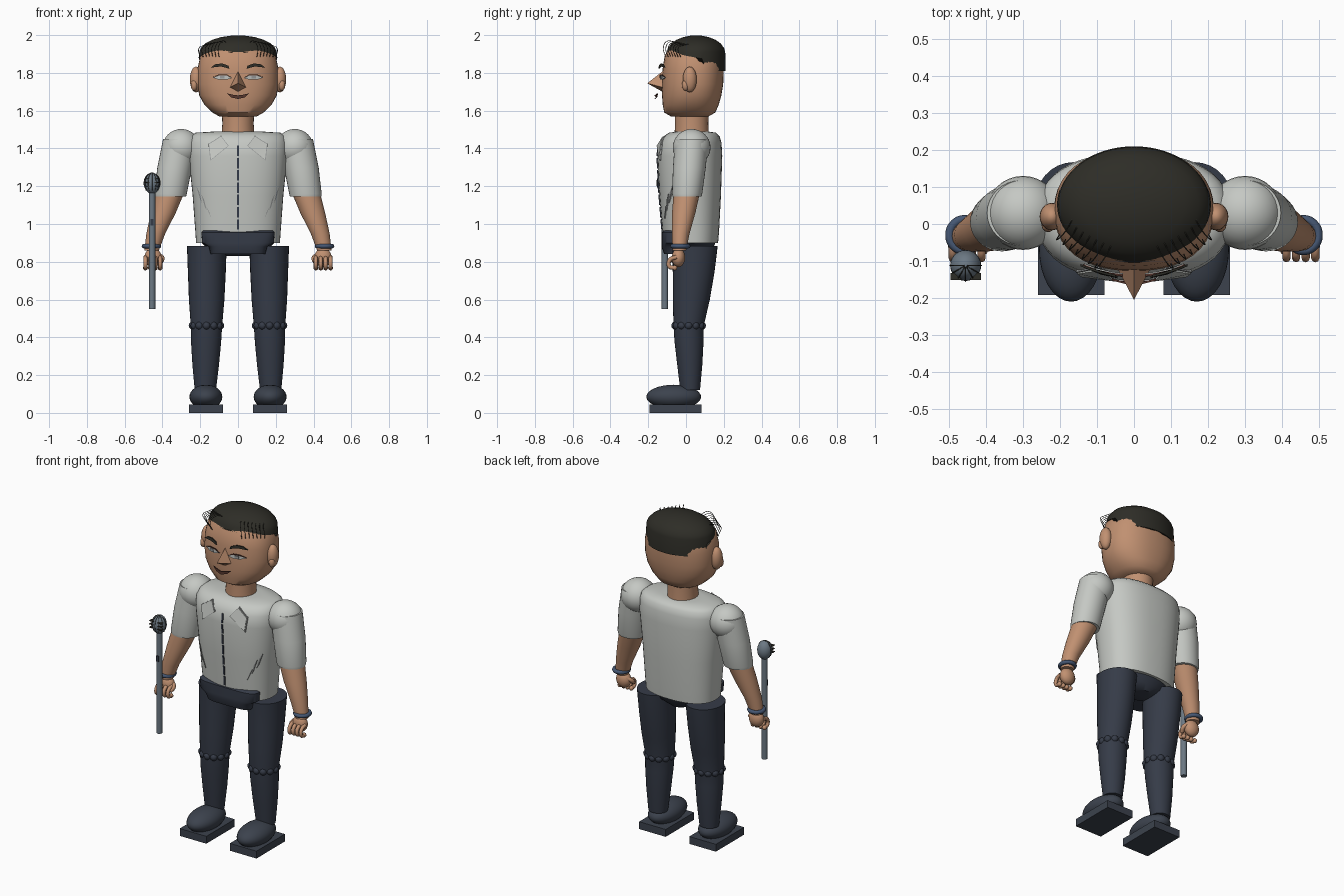
import bpy, bmesh, math
from mathutils import Vector


def mat(name, r, g, b):
    m = bpy.data.materials.new(name)
    m.diffuse_color = (r, g, b, 1)
    return m


SKIN = mat("skin", 0.53, 0.28, 0.165)
SHIRT = mat("light grey cloth", 0.56, 0.58, 0.55)
FOLD = mat("grey fold", 0.30, 0.31, 0.31)
PANTS = mat("dark blue cloth", 0.036, 0.044, 0.064)
SHOE = mat("shoe grey", 0.045, 0.055, 0.075)
HAIR = mat("hair", 0.027, 0.026, 0.02)
BAND = mat("blue band", 0.06, 0.095, 0.17)
METAL = mat("blue grey metal", 0.15, 0.19, 0.23)
EYE = mat("eye white", 0.50, 0.52, 0.50)
MOUTH = mat("mouth brown", 0.09, 0.035, 0.025)


def finish(name, bm, m, angle=40):
    bmesh.ops.recalc_face_normals(bm, faces=bm.faces)
    me = bpy.data.meshes.new(name)
    bm.to_mesh(me)
    bm.free()
    me.materials.append(m)
    ob = bpy.data.objects.new(name, me)
    bpy.context.collection.objects.link(ob)
    bpy.ops.object.select_all(action='DESELECT')
    ob.select_set(True)
    bpy.context.view_layer.objects.active = ob
    bpy.ops.object.shade_smooth_by_angle(angle=math.radians(angle))
    return ob


def spow(v, p):
    return math.copysign(abs(v) ** p, v)


def skin_rings(name, rings, m, angle=40):
    """Joins rings of points into a capped surface."""
    bm = bmesh.new()
    vs = [[bm.verts.new(p) for p in r] for r in rings]
    n = len(vs[0])
    for a, b in zip(vs, vs[1:]):
        for i in range(n):
            bm.faces.new((a[i], a[(i + 1) % n], b[(i + 1) % n], b[i]))
    bm.faces.new(vs[0][::-1])
    bm.faces.new(vs[-1])
    return finish(name, bm, m, angle)


def loft(name, rings, m, e=2.0, n=32, sx=1):
    """rings: (z, centre x, centre y, radius x, radius y)"""
    ang = [2 * math.pi * i / n for i in range(n)]
    return skin_rings(name, [[(sx * (cx + rx * spow(math.cos(a), 2 / e)),
                               cy + ry * spow(math.sin(a), 2 / e), z) for a in ang]
                             for z, cx, cy, rx, ry in rings], m)


def front(rings, e, off):
    """Front surface y of a centred loft, pushed out by off."""
    def f(x, z):
        for a, b in zip(rings, rings[1:]):
            if a[0] <= z <= b[0]:
                t = (z - a[0]) / (b[0] - a[0])
                cy, rx, ry = (a[k] + t * (b[k] - a[k]) for k in (2, 3, 4))
                return cy - ry * max(0, 1 - abs(x / rx) ** e) ** (1 / e) - off
        return -0.15
    return f


def ball(name, c, s, m, seg=24):
    bm = bmesh.new()
    bmesh.ops.create_uvsphere(bm, u_segments=seg, v_segments=seg // 2, radius=1)
    for v in bm.verts:
        v.co = Vector((v.co.x * s[0] + c[0], v.co.y * s[1] + c[1], v.co.z * s[2] + c[2]))
    return finish(name, bm, m, 60)


def box(name, c, s, m):
    bm = bmesh.new()
    bmesh.ops.create_cube(bm, size=1)
    for v in bm.verts:
        v.co = Vector([v.co[k] * s[k] + c[k] for k in range(3)])
    return finish(name, bm, m)


def patch(name, pts, surf, m, sx=1):
    """Thin plate following a surface; pts are (x, z)."""
    bm = bmesh.new()
    bm.faces.new([bm.verts.new((sx * x, surf(x, z), z)) for x, z in pts])
    ex = bmesh.ops.extrude_face_region(bm, geom=bm.faces[:])
    for v in ex['geom']:
        if isinstance(v, bmesh.types.BMVert):
            v.co.y += 0.006
    return finish(name, bm, m, 20)


def tube(name, pts, r, m, closed=False):
    cu = bpy.data.curves.new(name, 'CURVE')
    cu.dimensions = '3D'
    cu.bevel_depth = r
    cu.bevel_resolution = 2
    cu.use_fill_caps = True
    sp = cu.splines.new('BEZIER')
    sp.bezier_points.add(len(pts) - 1)
    sp.resolution_u = 6
    sp.use_cyclic_u = closed
    for bp, p in zip(sp.bezier_points, pts):
        bp.co = p
        bp.handle_left_type = bp.handle_right_type = 'AUTO'
    cu.materials.append(m)
    ob = bpy.data.objects.new(name, cu)
    bpy.context.collection.objects.link(ob)
    return ob


# Head and neck
HEAD = [(1.57, 0, 0.02, 0.10, 0.10), (1.59, 0, 0.02, 0.135, 0.135), (1.63, 0, 0.025, 0.177, 0.148),
        (1.68, 0, 0.03, 0.205, 0.157), (1.74, 0, 0.035, 0.216, 0.162), (1.82, 0, 0.038, 0.214, 0.162),
        (1.89, 0, 0.042, 0.20, 0.155), (1.94, 0, 0.05, 0.165, 0.135)]
loft("head", HEAD, SKIN, 2.3, 40)
loft("neck", [(1.45, 0, 0.03, 0.088, 0.092), (1.53, 0, 0.03, 0.083, 0.088), (1.60, 0, 0.03, 0.085, 0.09)], SKIN)

# Nose wedge
bm = bmesh.new()
for p in [(0, -0.115, 1.815), (-0.05, -0.11, 1.72), (0.05, -0.11, 1.72), (0, -0.115, 1.695), (0, -0.205, 1.745)]:
    bm.verts.new(p)
bmesh.ops.convex_hull(bm, input=bm.verts[:])
finish("nose", bm, SKIN, 70)

# Hair cap: lower edge drops behind the ears
PROF = [(1.90, 0.99), (1.93, 0.95), (1.955, 0.84), (1.975, 0.66), (1.99, 0.42), (1.998, 0.15)]
ang = [2 * math.pi * i / 64 for i in range(64)]


def hair_ring(s, z):
    return [(0.208 * s * math.cos(a), 0.053 + 0.157 * s * math.sin(a), z) for a in ang]


low = hair_ring(1.0, 0)
low = [(x, y, 1.81 if y > 0.085 else 1.875 + 0.035 * max(0, (0.085 - y) / 0.19)) for x, y, _ in low]
mid = [(x, y, max(z, 1.911)) for x, y, z in hair_ring(0.985, 1.911)]
skin_rings("hair_cap", [low, mid] + [hair_ring(s, z) for z, s in PROF[1:]], HAIR)

# Face features, ears and loose hair strands
brow = front(HEAD, 2.3, 0.025)
lid = front(HEAD, 2.3, 0.014)
for sx, side in ((1, "left"), (-1, "right")):
    patch(side + "_brow", [(0.045, 1.822), (0.09, 1.834), (0.145, 1.828), (0.12, 1.846), (0.085, 1.85),
                           (0.05, 1.838)], brow, HAIR, sx)
    patch(side + "_eye", [(0.03, 1.773), (0.06, 1.764), (0.10, 1.764), (0.135, 1.775), (0.10, 1.787),
                          (0.06, 1.787)], lid, EYE, sx)
    patch(side + "_upper_lash", [(0.03, 1.775), (0.06, 1.787), (0.10, 1.787), (0.138, 1.777), (0.10, 1.792),
                                 (0.06, 1.792)], front(HEAD, 2.3, 0.017), MOUTH, sx)
    patch(side + "_pupil", [(0.072, 1.769), (0.094, 1.769), (0.094, 1.783), (0.072, 1.783)],
          front(HEAD, 2.3, 0.017), FOLD, sx)
    ball(side + "_ear", (sx * 0.222, 0.02, 1.765), (0.033, 0.037, 0.068), SKIN)
    ball(side + "_ear_lobe", (sx * 0.232, -0.002, 1.735), (0.018, 0.02, 0.03), SKIN, 16)
    for i in range(7):
        x = 0.075 + 0.017 * i
        y = -0.095 + 0.013 * i
        tube(side + "_hair_strand", [(sx * (x - 0.02), y + 0.05, 1.955), (sx * (x + 0.01), y - 0.005, 1.968 - 0.004 * i),
                                     (sx * (x + 0.03), y - 0.025, 1.93), (sx * (x + 0.025), y - 0.012, 1.885)],
             0.0016, HAIR)
patch("mouth", [(-0.06, 1.692), (-0.035, 1.67), (0, 1.662), (0.035, 1.67), (0.06, 1.692), (0.02, 1.683),
                (0, 1.681), (-0.02, 1.683)], lambda x, z: -0.168 + 0.25 * abs(x), MOUTH)

# Shirt body
TORSO = [(0.90, 0, 0.025, 0.222, 0.145), (0.96, 0, 0.025, 0.226, 0.15), (1.15, 0, 0.022, 0.24, 0.163),
         (1.36, 0, 0.02, 0.262, 0.172), (1.43, 0, 0.022, 0.262, 0.166), (1.465, 0, 0.03, 0.25, 0.148),
         (1.483, 0, 0.035, 0.225, 0.125), (1.49, 0, 0.035, 0.12, 0.08)]
loft("shirt_body", TORSO, SHIRT, 2.4, 48)
cloth = front(TORSO, 2.4, 0.005)
for i in range(7):
    z = 0.97 + 0.065 * i
    patch("zip_segment", [(-0.005, z), (0.005, z), (0.005, z + 0.055), (-0.005, z + 0.055)], cloth, PANTS)

# Pelvis and belt panel
loft("pelvis", [(0.83, 0, 0.05, 0.06, 0.06), (0.86, 0, 0.04, 0.15, 0.10), (0.92, 0, 0.025, 0.215, 0.138)], PANTS)
loft("belt_panel", [(0.84, 0, -0.055, 0.145, 0.06), (0.88, 0, -0.06, 0.155, 0.07), (0.90, 0, -0.055, 0.19, 0.075),
                    (0.955, 0, -0.055, 0.195, 0.075), (0.965, 0, -0.05, 0.185, 0.065)], PANTS, 4)

for sx, side in ((1, "left"), (-1, "right")):
    # Collar flap and side folds
    patch(side + "_collar_edge", [(0.049, 1.414), (0.146, 1.335), (0.157, 1.424), (0.09, 1.467)],
          front(TORSO, 2.4, 0.008), FOLD, sx)
    patch(side + "_collar", [(0.053, 1.414), (0.143, 1.341), (0.153, 1.422), (0.09, 1.463)],
          front(TORSO, 2.4, 0.011), SHIRT, sx)
    for dx, za, zb in ((0.0, 1.11, 1.20), (-0.025, 1.07, 1.16), (-0.05, 1.03, 1.10)):
        patch(side + "_fold", [(0.19 + dx, za), (0.20 + dx, za + 0.02), (0.22 + dx, zb), (0.205 + dx, zb - 0.03)],
              cloth, FOLD, sx)
    # Arm
    ball(side + "_shoulder", (sx * 0.30, 0.03, 1.405), (0.1, 0.1, 0.098), SHIRT, 32)
    loft(side + "_sleeve", [(1.145, 0.358, 0.005, 0.083, 0.076), (1.16, 0.357, 0.006, 0.086, 0.08),
                            (1.30, 0.335, 0.018, 0.092, 0.087), (1.45, 0.305, 0.03, 0.092, 0.088)], SHIRT, sx=sx)
    loft(side + "_forearm", [(0.86, 0.457, -0.035, 0.038, 0.036), (0.95, 0.435, -0.028, 0.05, 0.047),
                             (1.06, 0.395, -0.012, 0.066, 0.062), (1.17, 0.358, 0.005, 0.075, 0.07)], SKIN, sx=sx)
    tube(side + "_wristband", [(sx * 0.458 + 0.04 * math.cos(a), -0.03 + 0.042 * math.sin(a), 0.883)
                               for a in ang[::8]], 0.012, BAND, True)
    # Hand
    ball(side + "_palm", (sx * 0.45, -0.04, 0.822), (0.046, 0.035, 0.05), SKIN)
    for i in range(4):
        x = sx * (0.412 + 0.026 * i)
        tube(side + "_finger", [(x, -0.05, 0.825), (x, -0.085, 0.81), (x, -0.088, 0.775), (x, -0.06, 0.768)],
             0.011, SKIN)
        ball(side + "_fingertip", (x, -0.06, 0.768), (0.013, 0.014, 0.014), SKIN, 12)
    tube(side + "_thumb", [(sx * 0.425, -0.03, 0.84), (sx * 0.402, -0.05, 0.82), (sx * 0.41, -0.075, 0.80)],
         0.013, SKIN)
    # Leg
    loft(side + "_leg", [(0.12, 0.173, 0.022, 0.056, 0.052), (0.25, 0.171, 0.02, 0.07, 0.066),
                         (0.38, 0.169, 0.016, 0.08, 0.077), (0.46, 0.167, 0.014, 0.083, 0.08),
                         (0.60, 0.166, 0.028, 0.094, 0.098), (0.74, 0.165, 0.04, 0.10, 0.11),
                         (0.85, 0.165, 0.046, 0.104, 0.118), (0.883, 0.165, 0.047, 0.106, 0.12)], PANTS, sx=sx)
    for i in range(12):
        a = i * math.pi / 6
        ball(side + "_knee_fold", (sx * 0.167 + 0.072 * math.cos(a), 0.014 + 0.07 * math.sin(a), 0.462),
             (0.022, 0.022, 0.022), PANTS, 12)
    # Shoe
    ball(side + "_shoe", (sx * 0.17, -0.065, 0.085), (0.087, 0.145, 0.064), SHOE, 32)
    box(side + "_sole", (sx * 0.17, -0.055, 0.0225), (0.18, 0.275, 0.045), SHOE)

# Held microphone
MX, MY = -0.455, -0.112
loft("microphone_handle", [(0.55, MX, MY, 0.017, 0.017), (1.18, MX, MY, 0.017, 0.017)], METAL, n=20)
ball("microphone_head", (MX, MY, 1.215), (0.042, 0.042, 0.056), METAL)
box("microphone_switch", (MX, MY - 0.015, 1.01), (0.016, 0.012, 0.035), PANTS)
for i in range(7):
    a = math.pi + i * math.pi / 6
    tube("microphone_rib", [(MX + 0.043 * math.cos(a) * math.sin(t), MY + 0.043 * math.sin(a) * math.sin(t),
                             1.215 + 0.057 * math.cos(t)) for t in (0.1, 0.8, 1.57, 2.3)], 0.0015, HAIR)
for z in (1.20, 1.22, 1.24):
    for s in (-1, 1):
        box("microphone_grille", (MX + s * 0.027, MY - 0.03, z), (0.028, 0.02, 0.004), HAIR)
